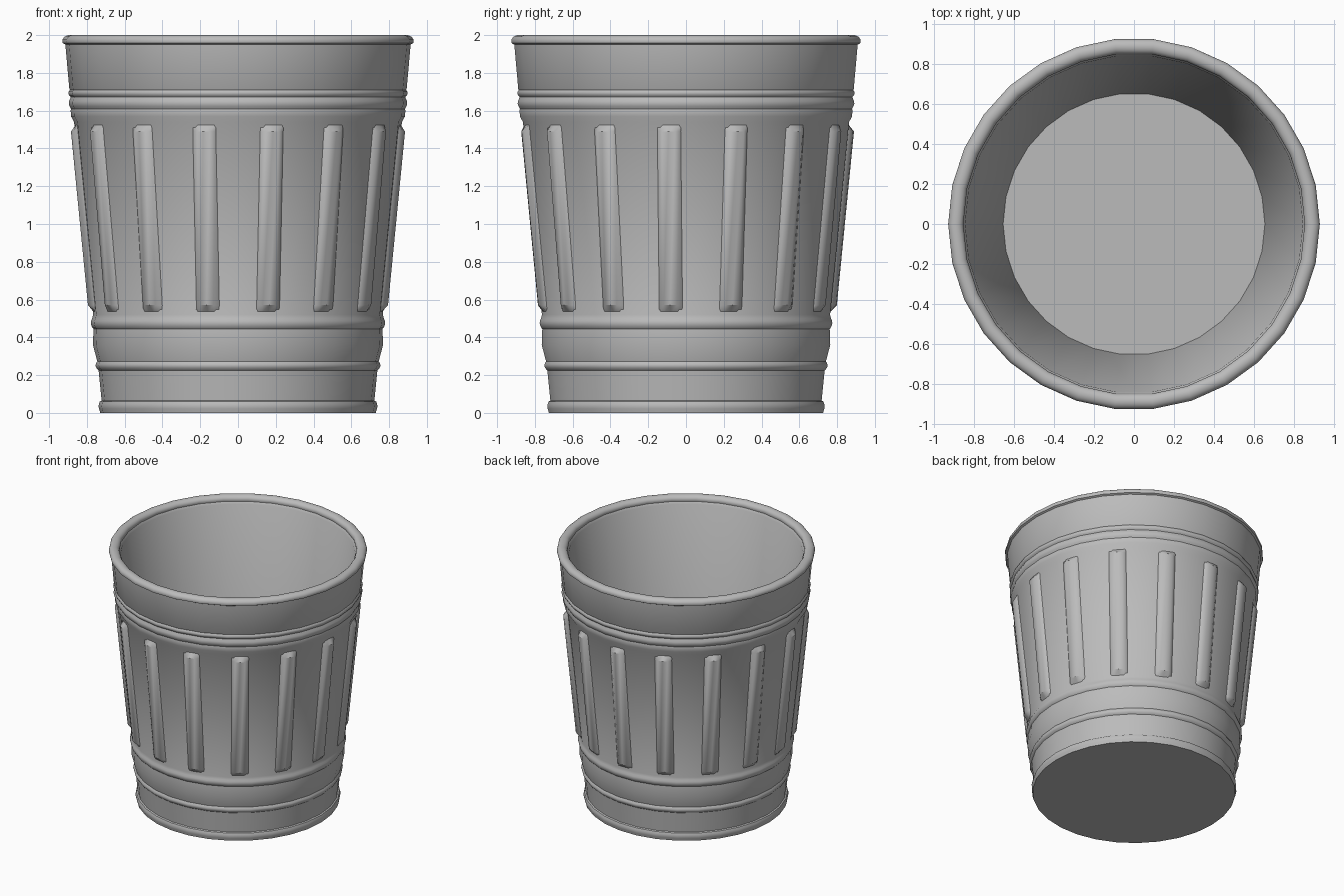
import bpy, bmesh, math
from mathutils import Vector

cube = bpy.data.objects.get("Cube")
if cube:
    bpy.data.objects.remove(cube)

SIDES = 30
RIBS = 15

metal = bpy.data.materials.new("grey_metal")
metal.use_nodes = True
grey = (0.5, 0.5, 0.5, 1)
metal.diffuse_color = grey
metal.node_tree.nodes["Principled BSDF"].inputs["Base Color"].default_value = grey


def finish(name, bm, angle):
    bmesh.ops.recalc_face_normals(bm, faces=bm.faces)
    mesh = bpy.data.meshes.new(name)
    bm.to_mesh(mesh)
    bm.free()
    obj = bpy.data.objects.new(name, mesh)
    bpy.context.collection.objects.link(obj)
    mesh.materials.append(metal)
    bpy.ops.object.select_all(action='DESELECT')
    obj.select_set(True)
    bpy.context.view_layer.objects.active = obj
    bpy.ops.object.shade_smooth_by_angle(angle=math.radians(angle))
    return obj


def lathe(name, profile, angle=40):
    """Spin a (radius, height) profile; zero radius closes on the axis."""
    bm = bmesh.new()
    rings = []
    for r, z in profile:
        if r == 0:
            rings.append([bm.verts.new((0, 0, z))] * SIDES)
        else:
            rings.append([bm.verts.new((r * math.cos(math.tau * i / SIDES),
                                        r * math.sin(math.tau * i / SIDES), z))
                          for i in range(SIDES)])
    for a, b in zip(rings, rings[1:]):
        for i in range(SIDES):
            j = (i + 1) % SIDES
            corners = list(dict.fromkeys((a[i], a[j], b[j], b[i])))
            bm.faces.new(corners)
    return finish(name, bm, angle)


def bead(r0, z0, r1, z1, bulge):
    """Rounded hoop section between two points of the wall."""
    points = []
    for k in range(5):
        t = k / 4
        points.append((r0 + (r1 - r0) * t + bulge * math.sin(math.pi * t),
                       z0 + (z1 - z0) * t))
    return points


# Shell: underside, hooped outer wall, rolled rim, inner wall and floor
outer = [(0, 0), (0.73, 0)]
outer += bead(0.732, 0.01, 0.732, 0.06, 0.006)
outer += [(0.722, 0.065), (0.738, 0.225)]
outer += bead(0.744, 0.23, 0.748, 0.268, 0.008)
outer += [(0.745, 0.273), (0.768, 0.36), (0.765, 0.445)]
outer += bead(0.77, 0.45, 0.772, 0.5, 0.008)
outer += [(0.767, 0.52), (0.868, 1.54), (0.884, 1.57), (0.886, 1.6)]
outer += bead(0.884, 1.61, 0.888, 1.665, 0.01)
outer += bead(0.886, 1.672, 0.89, 1.71, 0.01)
outer += [(0.893, 1.715), (0.914, 1.95)]
rim = [(0.892 + 0.038 * math.cos(a), 1.968 + 0.032 * math.sin(a))
       for a in (math.radians(d) for d in range(-20, 201, 20))]
inner = [(0.845, 1.94), (0.655, 0.06), (0, 0.06)]
lathe("bin_shell", outer + rim + inner)

# Raised vertical ribs, one on every second wall panel
FLAT = math.cos(math.pi / SIDES)
BOTTOM, TOP = (0.768, 0.53), (0.867, 1.53)


def wall(z):
    t = (z - BOTTOM[1]) / (TOP[1] - BOTTOM[1])
    return (BOTTOM[0] + (TOP[0] - BOTTOM[0]) * t) * FLAT


def add_rib(bm, angle):
    out = Vector((math.cos(angle), math.sin(angle), 0))
    side = Vector((-out.y, out.x, 0))
    section = [(-0.066, -0.01), (-0.06, 0.006), (-0.035, 0.026), (0, 0.031),
               (0.035, 0.026), (0.06, 0.006), (0.066, -0.01)]
    low, high = BOTTOM[1], TOP[1]
    rings = []
    for z, lift in ((low, 0), (low + 0.04, 1), (high - 0.04, 1), (high, 0)):
        ring = []
        for s, d in section:
            depth = d if lift else -0.005
            ring.append(bm.verts.new(out * (wall(z) + depth) + side * s + Vector((0, 0, z))))
        rings.append(ring)
    for a, b in zip(rings, rings[1:]):
        for k in range(len(section) - 1):
            bm.faces.new((a[k], a[k + 1], b[k + 1], b[k]))


bm = bmesh.new()
for n in range(RIBS):
    add_rib(bm, math.radians(-78) + math.tau * n / RIBS)
finish("wall_ribs", bm, 35)
